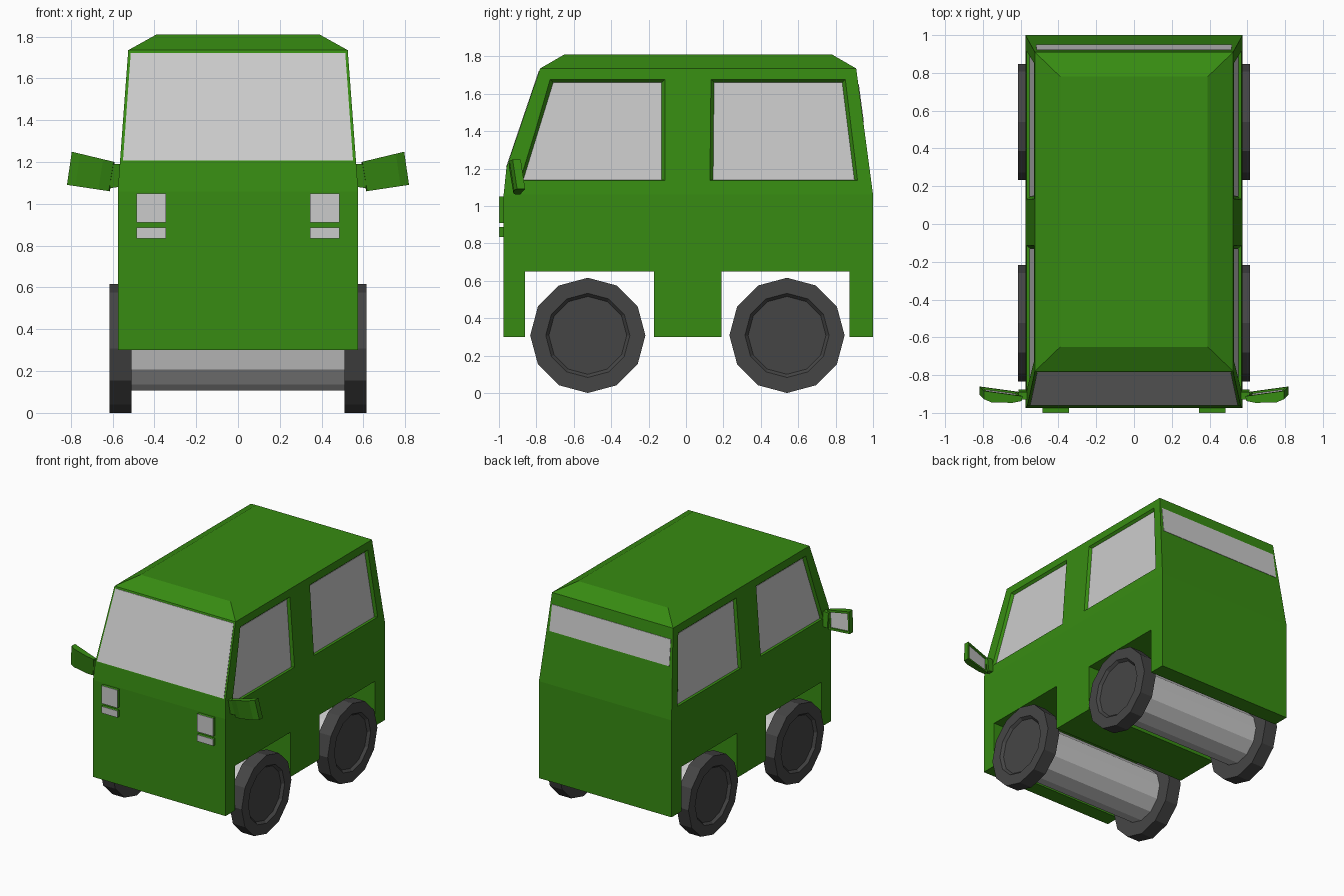
import bpy, bmesh
from math import sin, cos, pi

if "Cube" in bpy.data.objects:
    bpy.data.objects.remove(bpy.data.objects["Cube"])


def material(name, rgb):
    m = bpy.data.materials.new(name)
    m.diffuse_color = (*rgb, 1)
    m.use_nodes = True
    m.node_tree.nodes["Principled BSDF"].inputs["Base Color"].default_value = m.diffuse_color
    return m


GREEN = material("green_paint", (0.038, 0.26, 0.006))
DARK = material("dark_rubber", (0.06, 0.06, 0.06))
GREY = material("mirror_grey", (0.8, 0.8, 0.8))


def loft(name, rings, mat=None):
    """Closed solid through a series of equal-length point rings."""
    bm = bmesh.new()
    vs = [[bm.verts.new(p) for p in r] for r in rings]
    n = len(rings[0])
    for a, b in zip(vs, vs[1:]):
        for i in range(n):
            j = (i + 1) % n
            bm.faces.new((a[i], a[j], b[j], b[i]))
    bm.faces.new(vs[0])
    bm.faces.new(vs[-1])
    bmesh.ops.recalc_face_normals(bm, faces=bm.faces)
    me = bpy.data.meshes.new(name)
    bm.to_mesh(me)
    bm.free()
    ob = bpy.data.objects.new(name, me)
    bpy.context.collection.objects.link(ob)
    if mat:
        me.materials.append(mat)
    return ob


def rect(hx, y0, y1, z):
    return [(-hx, y0, z), (hx, y0, z), (hx, y1, z), (-hx, y1, z)]


def box(name, x0, x1, y0, y1, z0, z1, mat=None):
    return loft(name, [[(x0, y0, z), (x1, y0, z), (x1, y1, z), (x0, y1, z)]
                       for z in (z0, z1)], mat)


def cut(ob, cutter):
    cutter.hide_render = True
    mod = ob.modifiers.new("cut", 'BOOLEAN')
    mod.operation, mod.solver, mod.object = 'DIFFERENCE', 'EXACT', cutter
    bpy.context.view_layer.objects.active = ob
    bpy.ops.object.modifier_apply(modifier=mod.name)
    bpy.data.objects.remove(cutter)


# Sloping upper walls of the body
def side_x(z): return 0.575 - 0.0735 * (z - 1.06)
def front_y(z): return -0.96 + 0.18 * (z - 1.205) / 0.53
def rear_y(z): return 1.0 - 0.09 * (z - 1.06) / 0.675


# Body shell
body = loft("body", [
    rect(0.575, -0.975, 1.0, 0.30),
    rect(0.575, -0.975, 1.0, 1.06),
    rect(side_x(1.205), -0.96, rear_y(1.205), 1.205),
    rect(0.525, -0.78, 0.91, 1.735),
    rect(0.39, -0.65, 0.78, 1.81)], GREEN)

# Wheel arches run right through the body
for y0, y1 in ((-0.86, -0.17), (0.19, 0.875)):
    cut(body, box("arch_cutter", -1, 1, y0, y1, 0.1, 0.65))

# Recessed side windows with bevelled frames
WINDOWS = {
    "front": [(-0.87, 1.14), (-0.13, 1.14), (-0.13, 1.66), (-0.71, 1.66)],
    "rear": [(0.145, 1.14), (0.90, 1.14), (0.835, 1.66), (0.15, 1.66)]}


def pane(outline, s, depth, grow=0.0):
    cy = sum(p[0] for p in outline) / 4
    ring = []
    for y, z in outline:
        y += grow if y > cy else -grow
        z += grow if z > 1.4 else -grow * 0.2
        ring.append((s * (side_x(z) - depth), y, z))
    return ring


for label, outline in WINDOWS.items():
    for s in (-1, 1):
        cut(body, loft("window_cutter", [pane(outline, s, 0.02),
                                         pane(outline, s, -0.02, 0.034)]))
        loft(label + "_side_window", [pane(outline, s, 0.035),
                                      pane(outline, s, 0.017)])


# Windscreen and rear window lie flush on their panels
def flush(name, wall, z0, hx0, z1, hx1, out):
    loft(name, [[(x, wall(z) + d, z) for x, z in
                 ((-hx0, z0), (hx0, z0), (hx1, z1), (-hx1, z1))]
                for d in (-out * 5, out)])


flush("windscreen", front_y, 1.208, 0.55, 1.722, 0.513, -0.003)
flush("rear_window", rear_y, 1.45, 0.52, 1.65, 0.515, 0.003)

# Headlights and indicators: green housings with grey lenses
for s in (-1, 1):
    for label, z0, z1 in (("headlight", 0.91, 1.05), ("indicator", 0.835, 0.887)):
        x0, x1 = sorted((s * 0.345, s * 0.485))
        box(label + "_housing", x0, x1, -0.997, -0.97, z0, z1, GREEN)
        box(label + "_lens", x0, x1, -1.0, -0.997, z0, z1)


# Wheels and axles
def circle(x, r, y):
    return [(x, y + r * sin(i * pi / 6), 0.308 + r * cos(i * pi / 6))
            for i in range(12)]


for label, y in (("front", -0.525), ("rear", 0.54)):
    loft(label + "_axle", [circle(x, 0.2, y) for x in (-0.52, 0.52)])
    for s in (-1, 1):
        loft(label + "_wheel", [circle(s * x, r, y) for x, r in (
            (0.51, 0.308), (0.615, 0.308), (0.615, 0.225), (0.595, 0.208))], DARK)

# Door mirrors: curved housing, inset glass on the back, short arm
PLAN = [(0.595, -0.90), (0.60, -0.925), (0.65, -0.935), (0.76, -0.932),
        (0.80, -0.915), (0.80, -0.872)]
for s in (-1, 1):
    low = [(s * (x + 0.018), y + 0.012, 1.06 + 0.15 * (x - 0.595)) for x, y in PLAN]
    top = [(s * (x - 0.005), y - 0.012, 1.20 + 0.24 * (x - 0.595)) for x, y in PLAN]
    mirror = loft("door_mirror", [low, top], GREEN)
    mirror.data.materials.append(GREY)
    bm = bmesh.new()
    bm.from_mesh(mirror.data)
    glass = max(bm.faces, key=lambda f: f.normal.y)
    bmesh.ops.inset_individual(bm, faces=[glass], thickness=0.022, depth=0)
    bmesh.ops.inset_individual(bm, faces=[glass], thickness=0.003, depth=-0.01)
    glass.material_index = 1
    bm.to_mesh(mirror.data)
    bm.free()
    loft("mirror_arm", [
        [(s * x, y, z) for y, z in ((-0.93, z1), (-0.89, z1), (-0.875, z0), (-0.915, z0))]
        for x, z0, z1 in ((0.555, 1.10, 1.19), (0.575, 1.08, 1.19), (0.612, 1.075, 1.19))], GREEN)
